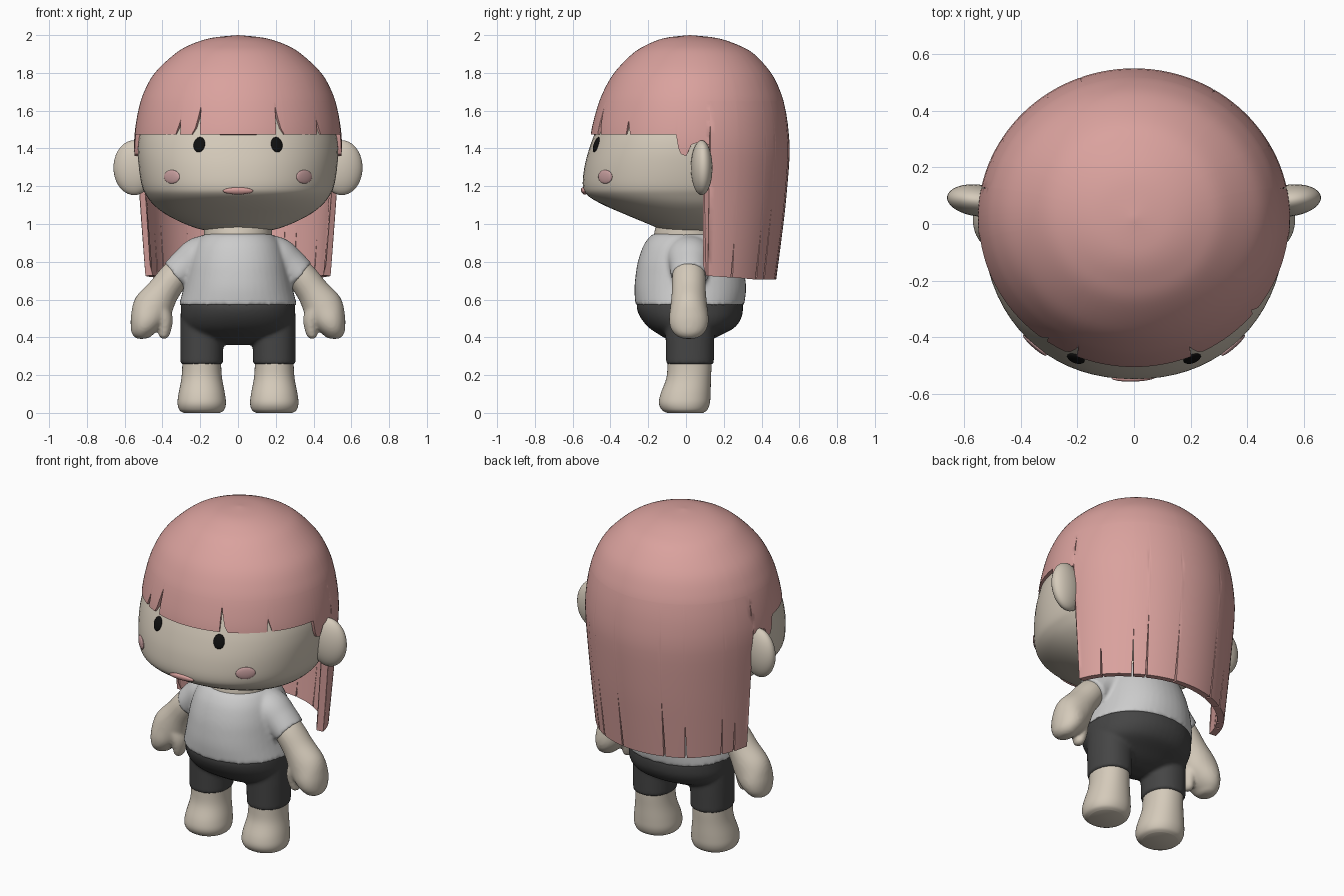
import bpy, bmesh, math
from mathutils import Vector, Matrix
from mathutils.bvhtree import BVHTree

if "Cube" in bpy.data.objects:
    bpy.data.objects.remove(bpy.data.objects["Cube"])


def mat(name, rgb):
    m = bpy.data.materials.new(name)
    m.diffuse_color = (*rgb, 1)
    m.use_nodes = True
    m.node_tree.nodes["Principled BSDF"].inputs["Base Color"].default_value = m.diffuse_color
    return m


SKIN = mat("skin", (0.66, 0.59, 0.49))
PINK = mat("pink", (0.70, 0.36, 0.34))
BLUSH = mat("blush", (0.60, 0.36, 0.36))
DARK = mat("charcoal", (0.06, 0.06, 0.06))
BLACK = mat("black", (0.005, 0.005, 0.005))


def make(name, bm, material=None, mirror=False, voxel=0):
    me = bpy.data.meshes.new(name)
    bm.to_mesh(me)
    bm.free()
    me.shade_smooth()
    ob = bpy.data.objects.new(name, me)
    bpy.context.collection.objects.link(ob)
    if material:
        me.materials.append(material)
    if voxel:  # blend overlapping pieces into one soft surface
        r = ob.modifiers.new("blend", 'REMESH')
        r.mode, r.voxel_size, r.use_smooth_shade = 'VOXEL', voxel, True
        s = ob.modifiers.new("soften", 'SMOOTH')
        s.factor, s.iterations = 0.5, 5
    if mirror:
        ob.modifiers.new("mirror", 'MIRROR').use_mirror_merge = False
    return ob


def dense(keys, n=5):
    """Catmull-Rom resampling of a list of tuples."""
    out = []
    for i in range(len(keys) - 1):
        a, b, c, d = (Vector(keys[min(max(k, 0), len(keys) - 1)]) for k in range(i - 1, i + 3))
        for s in range(n):
            t = s / n
            out.append(b + 0.5 * t * (c - a + t * (2 * a - 5 * b + 4 * c - d + t * (3 * (b - c) + d - a))))
    return out + [Vector(keys[-1])]


def add_rings(bm, rings):
    vs = [[bm.verts.new(p) for p in r] for r in rings]
    n = len(vs[0])
    for a, b in zip(vs, vs[1:]):
        for i in range(n):
            bm.faces.new((a[i], a[(i + 1) % n], b[(i + 1) % n], b[i]))
    bm.faces.new(vs[0])
    bm.faces.new(vs[-1])
    bmesh.ops.recalc_face_normals(bm, faces=bm.faces)


def spow(v, e):
    return math.copysign(abs(v) ** e, v)


def loft(bm, keys, cx=0, p=2.0, n=48):
    """Stacked ovals: (z, half width, front y, back y)."""
    rings = []
    for z, w, f, b in dense(keys):
        ang = [2 * math.pi * i / n for i in range(n)]
        rings.append([(cx + w * spow(math.cos(t), 2 / p),
                       (f + b) / 2 + (b - f) / 2 * spow(math.sin(t), 2 / p), z) for t in ang])
    add_rings(bm, rings)


def limb(bm, keys, cy, n=28):
    """Tube in the xz plane: (x, z, in-plane radius, depth radius)."""
    pts = dense(keys)
    rings = []
    for i, (x, z, r, d) in enumerate(pts):
        a, b = pts[max(i - 1, 0)], pts[min(i + 1, len(pts) - 1)]
        t = Vector((b[0] - a[0], b[1] - a[1])).normalized()
        ang = [2 * math.pi * k / n for k in range(n)]
        rings.append([(x + t[1] * r * math.cos(q), cy + d * math.sin(q),
                       z - t[0] * r * math.cos(q)) for q in ang])
    add_rings(bm, rings)


# Head
bm = bmesh.new()
loft(bm, [(.957, .05, -.03, .1), (.968, .18, -.12, .2), (1.0, .28, -.2, .28), (1.05, .38, -.32, .36),
          (1.1, .445, -.435, .41), (1.15, .485, -.52, .44), (1.2, .508, -.546, .46), (1.3, .525, -.538, .48),
          (1.4, .53, -.512, .49), (1.5, .515, -.475, .485), (1.7, .455, -.395, .45), (1.85, .34, -.27, .33),
          (1.93, .2, -.13, .2), (1.955, .02, 0, .04)], p=2.15, n=72)
face = BVHTree.FromBMesh(bm)
make("head", bm, SKIN)


# Face features: flattened spheres laid on the head surface
def feature(name, x, z, rx, rz, thick, material, mirror=True):
    loc, nor, _, _ = face.ray_cast(Vector((x, -2, z)), Vector((0, 1, 0)))
    side = Vector((0, 0, 1)).cross(nor).normalized()
    up = nor.cross(side)
    rot = Matrix((side, up, nor)).transposed().to_4x4()
    b = bmesh.new()
    bmesh.ops.create_uvsphere(b, u_segments=32, v_segments=16, radius=1,
                              matrix=Matrix.Translation(loc) @ rot @ Matrix.Diagonal((rx, rz, thick, 1)))
    make(name, b, material, mirror)


feature("eyes", .205, 1.42, .032, .042, .012, BLACK)
feature("cheeks", .35, 1.25, .055, .036, .01, BLUSH)
feature("mouth", 0, 1.175, .08, .02, .014, PINK, False)

# Ears
bm = bmesh.new()
bmesh.ops.create_uvsphere(bm, u_segments=32, v_segments=20, radius=1,
                          matrix=Matrix.Translation((.55, .083, 1.298)) @ Matrix.Rotation(.12, 4, 'Z')
                          @ Matrix.Diagonal((.11, .056, .145, 1)))
make("ears", bm, SKIN, True)

# Hair: one shell whose lower edge follows fringe, ear cut-out and long back
shape = dense([(2.0, 0, .02, .02), (1.985, .14, -.11, .16), (1.95, .25, -.205, .27), (1.9, .335, -.285, .36),
               (1.8, .44, -.38, .45), (1.7, .497, -.438, .5), (1.6, .528, -.475, .528), (1.47, .548, -.505, .545),
               (1.35, .548, -.508, .548), (1.1, .53, -.49, .527), (.9, .515, -.465, .503), (.65, .495, -.43, .47)], 6)


def hair_point(phi, z):
    for a, b in zip(shape, shape[1:]):
        if a[0] >= z >= b[0]:
            _, w, f, k = a.lerp(b, (a[0] - z) / max(a[0] - b[0], 1e-6))
            return (w * math.sin(phi), (f + k) / 2 - (k - f) / 2 * math.cos(phi), z)


def hair_edge(small, slits):
    e = [(0, 1.475), (21.7, 1.475), (22, 1.62), (23, 1.57), (24.5, 1.51), (26.5, 1.475),
         (small, 1.475), (small + .3, 1.55), (small + 1.3, 1.52), (small + 3, 1.475), (82, 1.475),
         (83.5, 1.40), (85, 1.37), (88, 1.36), (91, 1.42), (94, 1.43), (101.5, 1.42), (102, .725)]
    for d, z in slits:
        low = .725 - .02 * min(1, (d - 102) / 40)
        e += [(d - .6, low), (d, z), (d + .6, low)]
    return e + [(180, .705)]


right = hair_edge(50, [(119, .92), (140, .98), (149, 1.1), (169, 1.05)])
left = hair_edge(34, [(113, .95), (122, 1.0), (146, .95), (160, 1.08)])
edge = right + [(360 - d, z) for d, z in left[::-1]][1:-1] + [(360, 1.475)]
degs = sorted({d for d, _ in edge} | set(range(0, 360, 3)) - {360})
degs = [d for d in degs if d < 360]


def low_z(d):
    for (a, za), (b, zb) in zip(edge, edge[1:]):
        if a <= d <= b:
            return za + (zb - za) * (d - a) / (b - a)


bm = bmesh.new()
apex = bm.verts.new((0, .02, 2.0))
tops = [s[0] for s in shape[1:] if s[0] > 1.65]
cols = []
for d in degs:
    zs = tops + [1.65 + (low_z(d) - 1.65) * k / 16 for k in range(17)]
    cols.append([bm.verts.new(hair_point(math.radians(d), z)) for z in zs])
for a, b in zip(cols, cols[1:] + cols[:1]):
    bm.faces.new((apex, a[0], b[0]))
    for j in range(len(a) - 1):
        bm.faces.new((a[j], a[j + 1], b[j + 1], b[j]))
hair = make("hair", bm, PINK)
sol = hair.modifiers.new("thickness", 'SOLIDIFY')
sol.thickness, sol.offset = .04, -1
hair.modifiers.new("crisp_rim", 'EDGE_SPLIT').split_angle = math.radians(45)

# Neck
bm = bmesh.new()
loft(bm, [(.85, .18, -.16, .19), (.93, .18, -.17, .19), (.99, .18, -.16, .19)])
make("neck", bm, SKIN)

# Shirt with sleeves
bm = bmesh.new()
loft(bm, [(.572, .312, -.268, .308), (.65, .292, -.273, .318), (.72, .278, -.268, .312), (.8, .262, -.255, .29),
          (.88, .235, -.228, .255), (.93, .2, -.195, .215), (.948, .17, -.17, .19)], p=2.15)
for s in (1, -1):
    limb(bm, [(s * .1, .85, .1, .13), (s * .2, .82, .113, .125), (s * .27, .775, .1, .108),
              (s * .332, .725, .088, .1)], .02)
make("shirt", bm, voxel=.011)

# Arms with mitten hands and thumbs
bm = bmesh.new()
limb(bm, [(.25, .81, .07, .07), (.33, .73, .08, .088), (.395, .645, .086, .09), (.45, .56, .105, .098),
          (.485, .49, .088, .105), (.505, .44, .066, .092), (.512, .405, .045, .06), (.513, .392, .015, .025)], .015)
limb(bm, [(.42, .57, .05, .07), (.39, .5, .045, .06), (.388, .44, .034, .045), (.395, .405, .024, .032),
          (.398, .393, .008, .012)], -.005)
make("arms", bm, SKIN, True, .009)

# Shorts
bm = bmesh.new()
loft(bm, [(.59, .302, -.26, .3), (.55, .303, -.26, .302), (.5, .302, -.238, .292), (.45, .285, -.195, .255),
          (.41, .24, -.135, .18), (.38, .17, -.08, .12), (.36, .06, -.02, .06)], p=2.15)
for s in (1, -1):
    loft(bm, [(.52, .112, -.11, .15), (.4, .114, -.108, .15), (.256, .113, -.105, .147)], s * .192, 2.2)
make("shorts", bm, DARK, voxel=.011)

# Legs and feet
bm = bmesh.new()
loft(bm, [(.33, .104, -.098, .135), (.25, .103, -.098, .135), (.18, .108, -.105, .132), (.1, .123, -.135, .13),
          (.05, .128, -.143, .126), (.015, .118, -.127, .112), (0, .095, -.1, .09)], .192, 2.15)
make("legs", bm, SKIN, True)
